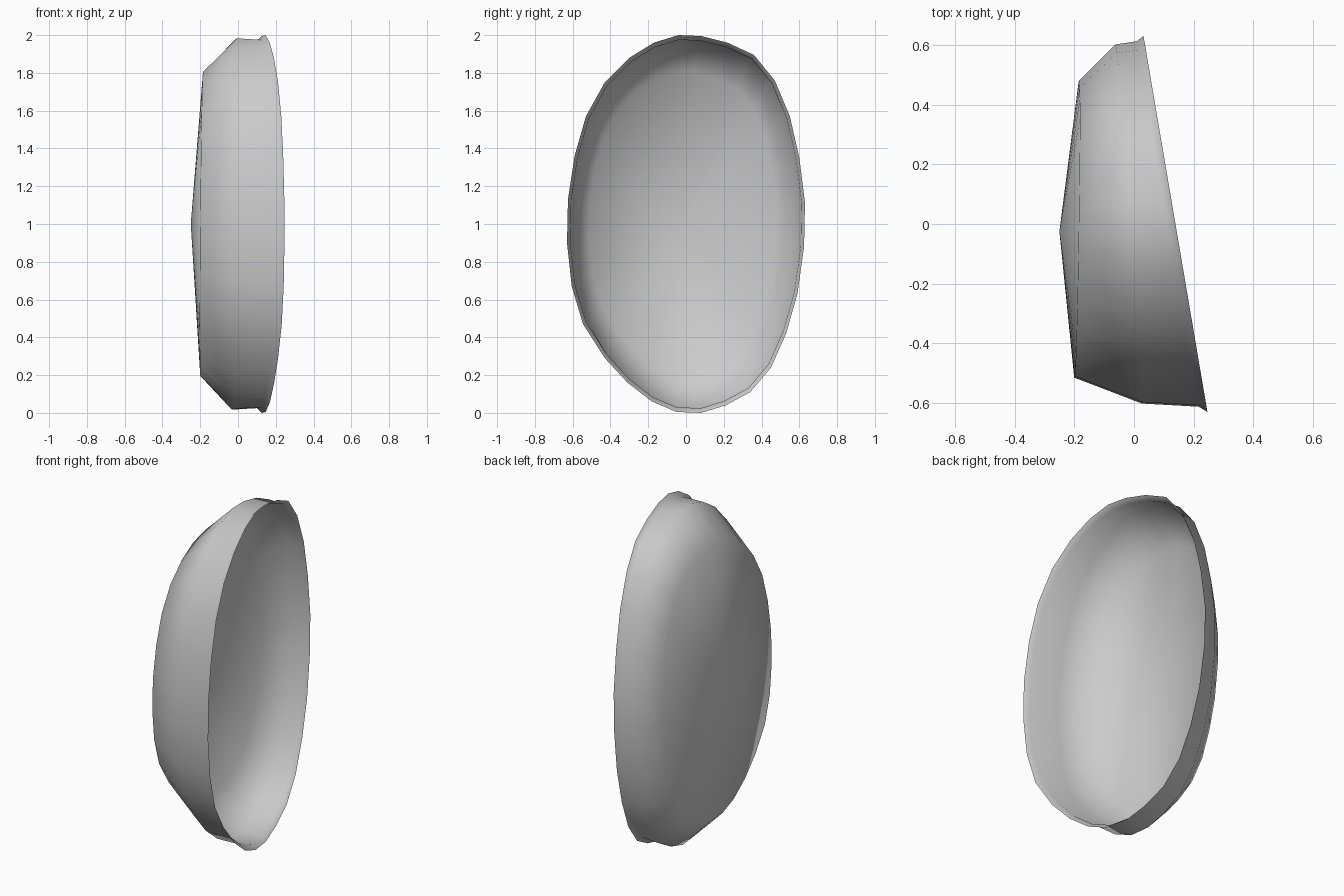
import bpy, bmesh

if "Cube" in bpy.data.objects:
    bpy.data.objects.remove(bpy.data.objects["Cube"])

# Rim outline seen from the side: (y, z)
OUTLINE = [(-.04, 2), (.08, 1.995), (.22, 1.96), (.36, 1.895), (.47, 1.76),
           (.55, 1.57), (.60, 1.35), (.63, 1.11), (.625, .88), (.59, .63),
           (.53, .42), (.45, .24), (.34, .11), (.21, .04), (.08, 0),
           (-.05, .005), (-.18, .06), (-.31, .16), (-.43, .29), (-.545, .47),
           (-.605, .67), (-.63, .90), (-.625, 1.13), (-.59, 1.36),
           (-.53, 1.57), (-.43, 1.75), (-.30, 1.88), (-.17, 1.96)]

# Rings from flared lip to back: (y scale, z scale, y shift, x offset, x slope per y, x slope per z)
RINGS = [(1.0, 1.0, 0, .139, -.17, 0),
         (.972, .975, 0, .113, -.17, 0),
         (.955, .983, 0, -.018, -.075, .01),
         (.79, .805, -.017, -.192, .015, .009)]

bm = bmesh.new()
loops = []
for sy, sz, dy, x0, ky, kz in RINGS:
    ring = []
    for y, z in OUTLINE:
        py, pz = y * sy + dy, (z - 1) * sz
        ring.append(bm.verts.new((x0 + ky * py + kz * pz, py, 1 + pz)))
    loops.append(ring)

# Wall bands
n = len(OUTLINE)
for a, b in zip(loops, loops[1:]):
    for i in range(n):
        j = (i + 1) % n
        bm.faces.new((a[i], a[j], b[j], b[i]))

# Shallow cone closing the back
tip = bm.verts.new((-.25, -.025, 1))
for i in range(n):
    bm.faces.new((loops[-1][i], loops[-1][(i + 1) % n], tip))

bmesh.ops.recalc_face_normals(bm, faces=bm.faces)
bm.faces.ensure_lookup_table()
if bm.faces[-1].normal.x > 0:
    bmesh.ops.reverse_faces(bm, faces=bm.faces)
for f in bm.faces:
    f.smooth = True
mesh = bpy.data.meshes.new("oval_dish")
bm.to_mesh(mesh)
bm.free()
bpy.context.collection.objects.link(bpy.data.objects.new("oval_dish", mesh))
